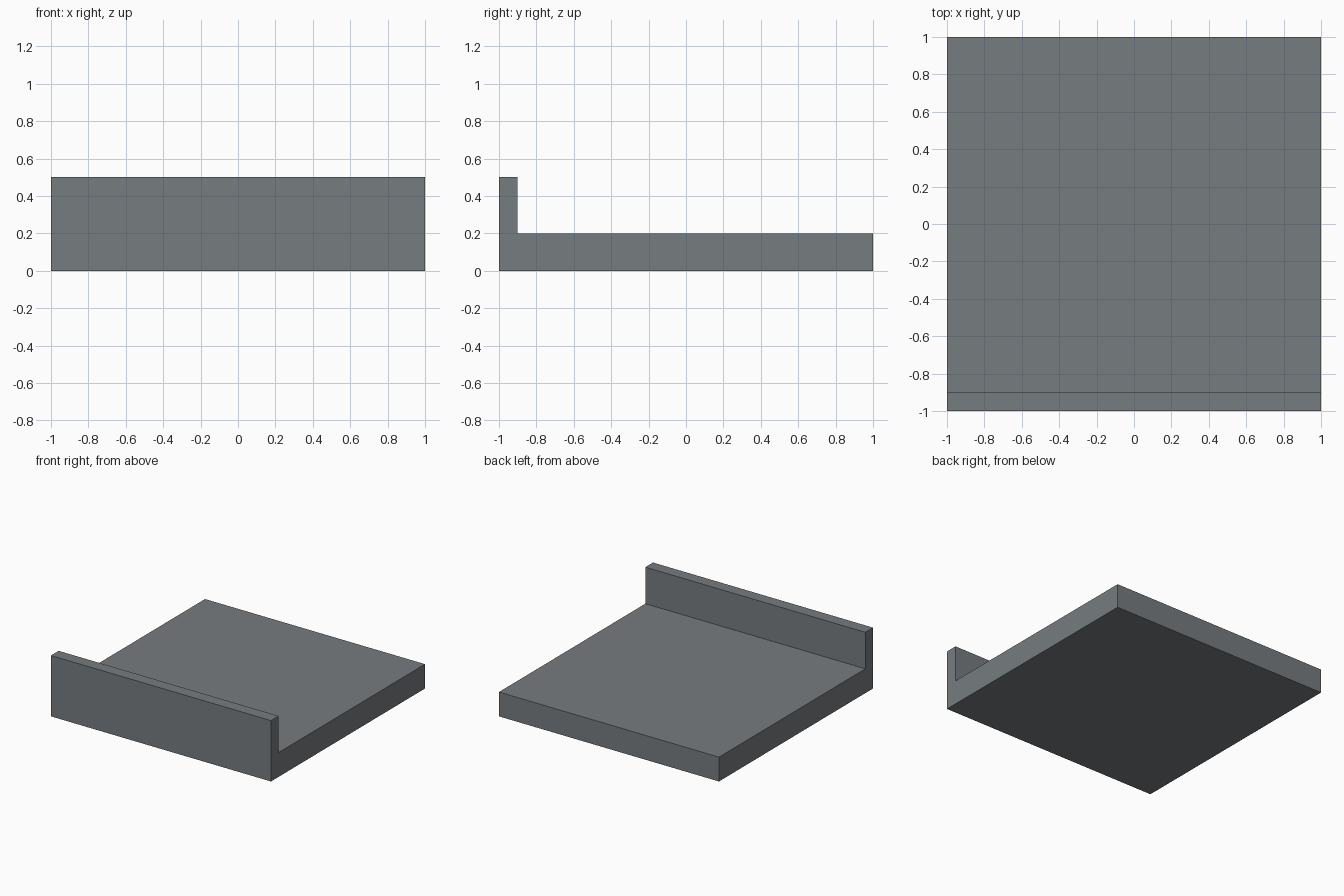
import bpy
import bmesh
from mathutils import Vector

cube = bpy.data.objects.get("Cube")
if cube:
    bpy.data.objects.remove(cube, do_unlink=True)

# Single slate grey material
COLOUR = (0.18, 0.2, 0.215, 1.0)
grey = bpy.data.materials.new("slate_grey")
grey.use_nodes = True
grey.diffuse_color = COLOUR
for node in grey.node_tree.nodes:
    if node.type == "BSDF_PRINCIPLED":
        node.inputs["Base Color"].default_value = COLOUR

# Side outline: flat slab with a thin raised lip along the front
HALF, SLAB_TOP, LIP_TOP, LIP_BACK = 1.0, 0.2, 0.5, -0.9
outline = [(-HALF, 0), (HALF, 0), (HALF, SLAB_TOP),
           (LIP_BACK, SLAB_TOP), (LIP_BACK, LIP_TOP), (-HALF, LIP_TOP)]

# Extrude the outline across the full width
bm = bmesh.new()
side = bm.faces.new([bm.verts.new((-HALF, y, z)) for y, z in outline])
extruded = bmesh.ops.extrude_face_region(bm, geom=[side], use_keep_orig=True)
moved = [v for v in extruded["geom"] if isinstance(v, bmesh.types.BMVert)]
bmesh.ops.translate(bm, verts=moved, vec=Vector((2 * HALF, 0, 0)))
bmesh.ops.recalc_face_normals(bm, faces=bm.faces[:])

mesh = bpy.data.meshes.new("slab_with_front_lip")
bm.to_mesh(mesh)
bm.free()
mesh.materials.append(grey)
slab = bpy.data.objects.new("slab_with_front_lip", mesh)
bpy.context.collection.objects.link(slab)
